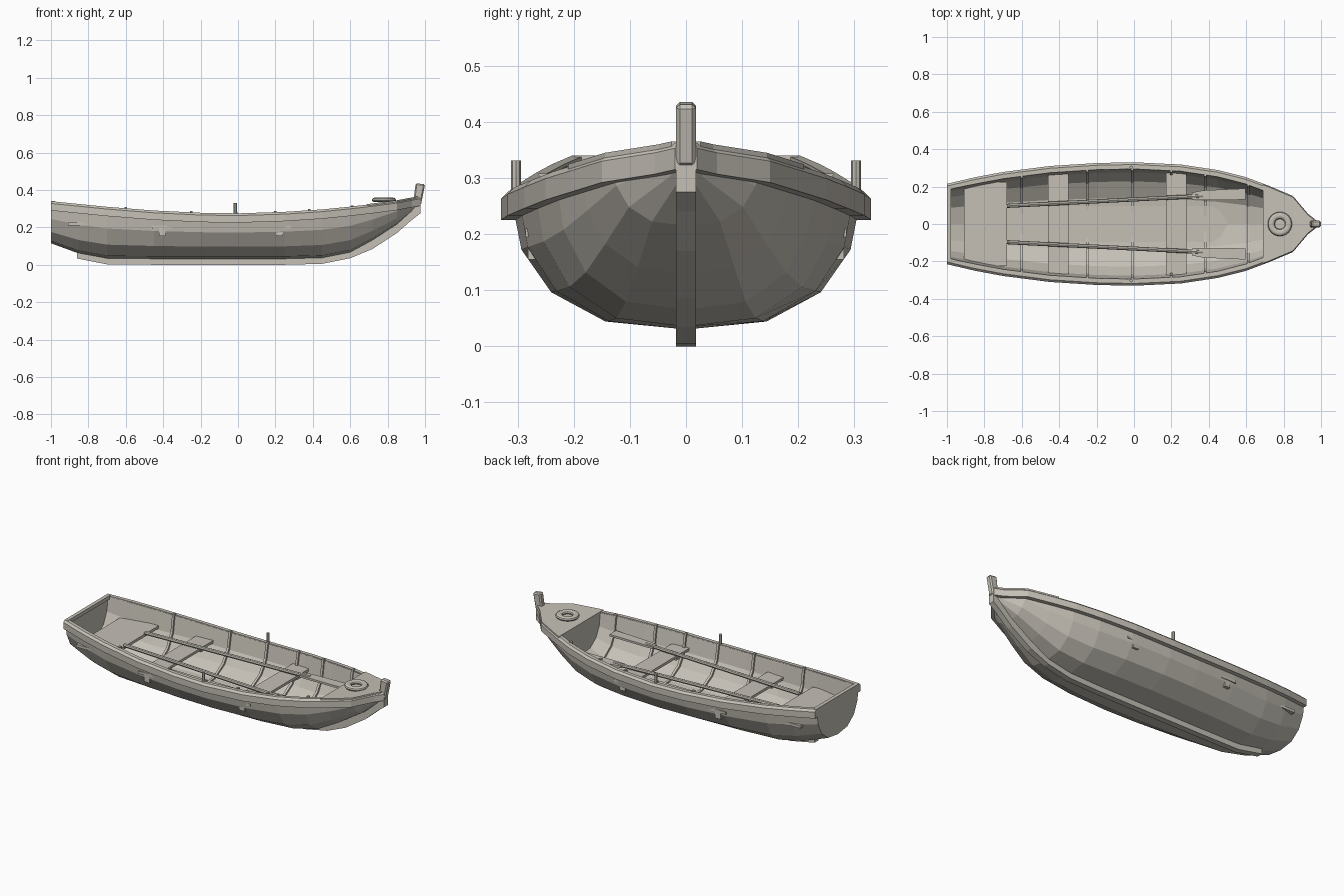
import bpy, bmesh
from mathutils import Vector

cube = bpy.data.objects.get("Cube")
if cube:
    bpy.data.objects.remove(cube, do_unlink=True)

wood = bpy.data.materials.new("weathered_wood")
wood.use_nodes = True
COLOUR = (0.56, 0.53, 0.47, 1)
wood.diffuse_color = COLOUR
wood.node_tree.nodes["Principled BSDF"].inputs["Base Color"].default_value = COLOUR

# Stations: x, half breadth, sheer height, bottom height
STATIONS = [
    (-1, .215, .34, .115), (-.85, .25, .325, .06), (-.7, .278, .31, .032),
    (-.45, .31, .29, .03), (-.2, .326, .278, .03), (0, .33, .275, .03),
    (.25, .318, .283, .03), (.45, .288, .296, .035), (.6, .25, .311, .065),
    (.72, .205, .325, .13), (.85, .15, .342, .215), (.93, .055, .357, .285),
    (.975, .02, .365, .32)]
# Cross-section as fractions of breadth and height
SECTION = [(1, 1), (.94, .6), (.77, .28), (.46, .06), (0, 0)]


def station(x):
    for a, b in zip(STATIONS, STATIONS[1:]):
        if x <= b[0]:
            t = (x - a[0]) / (b[0] - a[0])
            return [p + (q - p) * t for p, q in zip(a[1:], b[1:])]
    return STATIONS[-1][1:]


def section(x, inset=0, rise=-.008):
    breadth, sheer, bottom = station(x)
    breadth = max(breadth - .018 - inset, .008)
    bottom = min(bottom + inset, sheer - .03)
    half = [(breadth * f, bottom + (sheer + rise - bottom) * t) for f, t in SECTION]
    return half + [(-y, z) for y, z in reversed(half[:-1])]


def add(name, verts, faces, fix=True):
    mesh = bpy.data.meshes.new(name)
    mesh.from_pydata(verts, [], faces)
    if fix:
        bm = bmesh.new()
        bm.from_mesh(mesh)
        bmesh.ops.recalc_face_normals(bm, faces=bm.faces)
        bm.to_mesh(mesh)
        bm.free()
    mesh.materials.append(wood)
    obj = bpy.data.objects.new(name, mesh)
    bpy.context.collection.objects.link(obj)
    return obj


def loft(name, rings):
    n, last = len(rings[0]), len(rings) - 1
    faces = [(i * n + j, i * n + (j + 1) % n, (i + 1) * n + (j + 1) % n, (i + 1) * n + j)
             for i in range(last) for j in range(n)]
    faces += [tuple(range(n)), tuple(last * n + j for j in range(n))]
    return add(name, [v for ring in rings for v in ring], faces)


def box(name, x0, x1, y0, y1, z0, z1):
    return loft(name, [[(x, y0, z0), (x, y1, z0), (x, y1, z1), (x, y0, z1)] for x in (x0, x1)])


def bevel(obj, width):
    mod = obj.modifiers.new("edge_bevel", "BEVEL")
    mod.width = width
    mod.segments = 1


def rod(name, start, end, radius, sides=8):
    a, b = Vector(start), Vector(end)
    bpy.ops.mesh.primitive_cylinder_add(vertices=sides, radius=radius, depth=(b - a).length,
                                        location=(a + b) / 2)
    obj = bpy.context.object
    obj.name = name
    obj.rotation_euler = (b - a).to_track_quat("Z", "Y").to_euler()
    obj.data.materials.append(wood)
    return obj


# Hull shell with flat transom
rings = [[(s[0], y, z) for y, z in section(s[0])] for s in STATIONS]
n = len(rings[0])
faces = [(i * n + j, (i + 1) * n + j, (i + 1) * n + j + 1, i * n + j + 1)
         for i in range(len(rings) - 1) for j in range(n - 1)]
hull = add("hull", [v for r in rings for v in r], faces + [tuple(range(n))], fix=False)
shell = hull.modifiers.new("thickness", "SOLIDIFY")
shell.thickness = .018
shell.offset = -1

# Gunwale rails
for side, label in ((1, "left"), (-1, "right")):
    rings = []
    for x, b, zs, zk in STATIONS:
        inner = max(b - .034, 0)
        rings.append([(x, side * y, z) for y, z in (
            (b, zs - .05), (b, zs - .012), (max(b - .012, 0.004), zs), (inner, zs), (inner, zs - .05))])
    loft(label + "_gunwale", rings)
box("transom_cap", -1, -.978, -.2, .2, .318, .34)

# Keel running up into the bow
rings = []
for x in [-.86] + [s[0] for s in STATIONS[2:]]:
    zk = station(x)[2]
    depth = .045 if x > .7 else .03
    rings.append([(x, -.018, zk - depth), (x, .018, zk - depth), (x, .018, zk + .01), (x, -.018, zk + .01)])
loft("keel", rings)

# Stem post
stem_profile = [(.935, .32), (.978, .32), (1.0, .43), (.95, .436)]
stem = loft("stem_post", [[(x, y, z) for x, z in stem_profile] for y in (-.018, .018)])
bevel(stem, .007)

# Bow deck and bulkhead
rings = []
for x in (.69, .72, .85, .93, .96):
    b, zs, zk = station(x)
    w = b - .006
    rings.append([(x, -w, zs - .012), (x, w, zs - .012), (x, w, zs + .003), (x, -w, zs + .003)])
loft("bow_deck", rings)
loft("bow_bulkhead", [[(x, y, z) for y, z in section(x, .008)] for x in (.69, .705)])

# Ribs lining the hull
for i, x in enumerate((-.6, -.25, -.01, .2, .38, .61)):
    outline = section(x, .01, .006) + section(x, .026, .006)[::-1]
    loft(f"rib_{i + 1}", [[(px, y, z) for y, z in outline] for px in (x - .007, x + .007)])

# Floorboard
floor = [(-.68, .095), (.42, .095), (.5, .04)]
loft("floorboard", [[(x, -w, .055), (x, w, .055), (x, w, .064), (x, -w, .064)] for x, w in floor])

# Benches and their side blocks
box("stern_bench", -.91, -.68, -.225, .225, .21, .226)
for name, x0, x1, half, block_x in (("aft", -.46, -.35, .284, -.405), ("fore", .17, .28, .286, .222)):
    box(name + "_bench", x0, x1, -half, half, .195, .21)
    for side, label in ((1, "left"), (-1, "right")):
        y0, y1 = sorted((side * .2, side * (half - .004)))
        box(f"{name}_{label}_bench_block", block_x - .018, block_x + .018, y0, y1, .155, .195)

# Oars and oarlock pins
for side, label in ((1, "left"), (-1, "right")):
    rod(label + "_oar_shaft", (-.68, side * .097, .233), (.37, side * .15, .228), .011)
    rings = []
    for x, inner, outer in ((.31, .13, .168), (.37, .128, .18), (.595, .13, .19)):
        rings.append([(x, side * y, z) for y, z in (
            (inner, .222), (outer, .222), (outer, .234), (inner, .234))])
    loft(label + "_oar_blade", rings)
    rod(label + "_oarlock_pin", (-.015, side * .303, .25), (-.015, side * .303, .331), .009)

# Ring lying on the bow deck
bpy.ops.mesh.primitive_torus_add(major_radius=.046, minor_radius=.019, major_segments=24,
                                 minor_segments=10, location=(.78, 0, .347))
ring = bpy.context.object
ring.name = "life_ring"
ring.scale.z = .65
ring.data.materials.append(wood)
bpy.ops.object.shade_smooth_by_angle()
